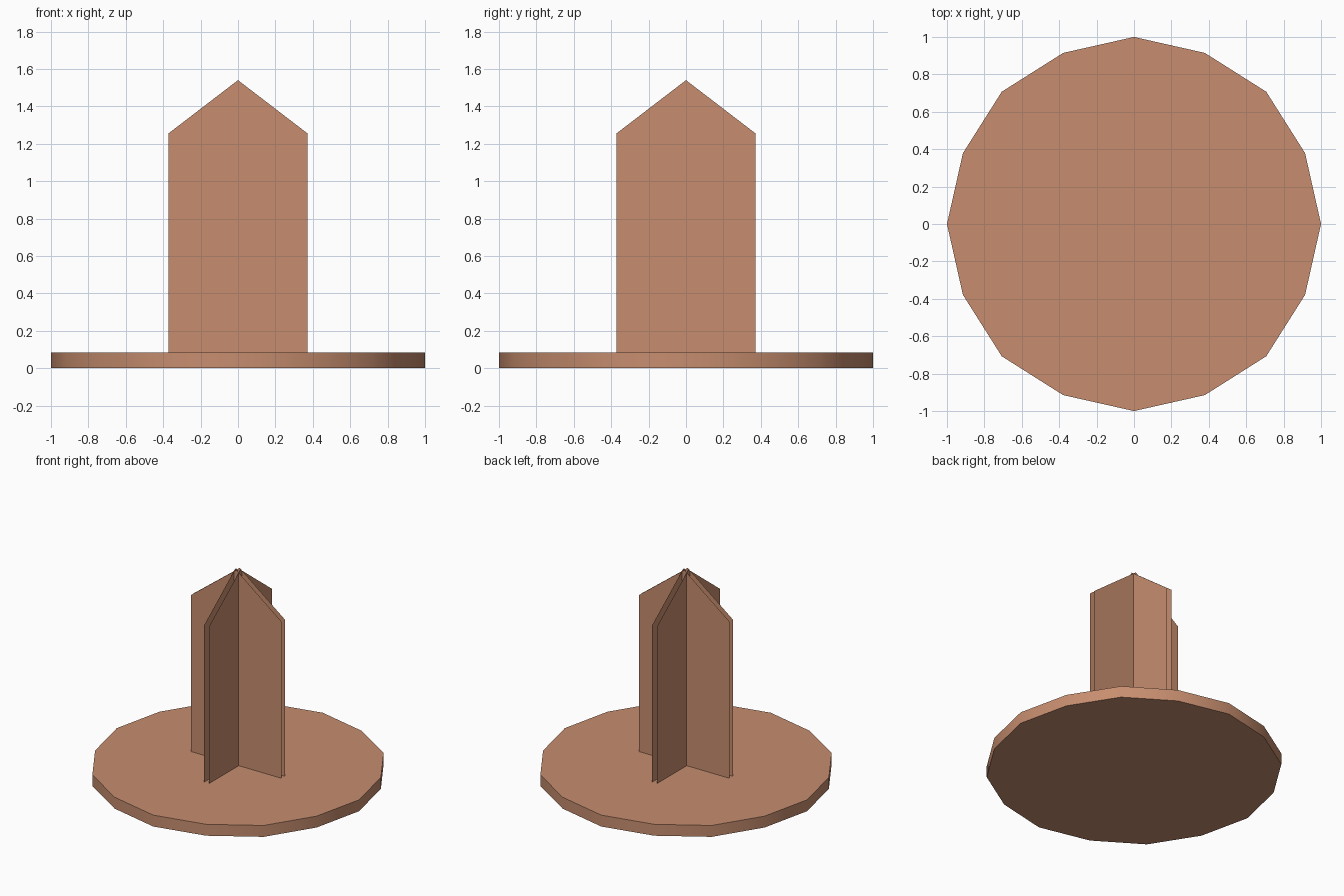
import bpy, bmesh, math

if "Cube" in bpy.data.objects:
    bpy.data.objects.remove(bpy.data.objects["Cube"])

clay = bpy.data.materials.new("terracotta")
clay.diffuse_color = (0.57, 0.269, 0.159, 1)
clay.use_nodes = True
clay.node_tree.nodes["Principled BSDF"].inputs["Base Color"].default_value = clay.diffuse_color

BASE_TOP = 0.085   # height of the round base
HALF = 0.372       # half width of a blade
SHOULDER = 1.255
PEAK = 1.54
GAP = 0.02         # offset of each sheet from the centre plane


def make_object(name, bm):
    mesh = bpy.data.meshes.new(name)
    bm.to_mesh(mesh)
    bm.free()
    mesh.materials.append(clay)
    obj = bpy.data.objects.new(name, mesh)
    bpy.context.collection.objects.link(obj)
    return obj


# Round base: 16-sided disc, every second corner pulled in slightly
bm = bmesh.new()
ring = []
for i in range(16):
    r = 1.0 if i % 4 == 0 else (0.99 if i % 2 else 1.0)
    a = math.radians(22.5 * i)
    ring.append(bm.verts.new((r * math.cos(a), r * math.sin(a), 0)))
bottom = bm.faces.new(ring)
up = bmesh.ops.extrude_face_region(bm, geom=[bottom], use_keep_orig=True)
bmesh.ops.translate(bm, vec=(0, 0, BASE_TOP),
                    verts=[g for g in up["geom"] if isinstance(g, bmesh.types.BMVert)])
bmesh.ops.recalc_face_normals(bm, faces=bm.faces)
base = make_object("round_base", bm)
bpy.context.view_layer.objects.active = base
base.select_set(True)
bpy.ops.object.shade_smooth_by_angle(angle=math.radians(40))
base.select_set(False)

# Crossed blades: four pointed sheets, a back-to-back pair for each axis
outline = [(-HALF, BASE_TOP), (HALF, BASE_TOP), (HALF, SHOULDER),
           (0, PEAK), (-HALF, SHOULDER)]
for k, side in enumerate(("front", "right", "back", "left")):
    bm = bmesh.new()
    bm.faces.new([bm.verts.new((x, -GAP, z)) for x, z in outline])
    sheet = make_object(side + "_blade_sheet", bm)
    sheet.rotation_euler.z = k * math.pi / 2
